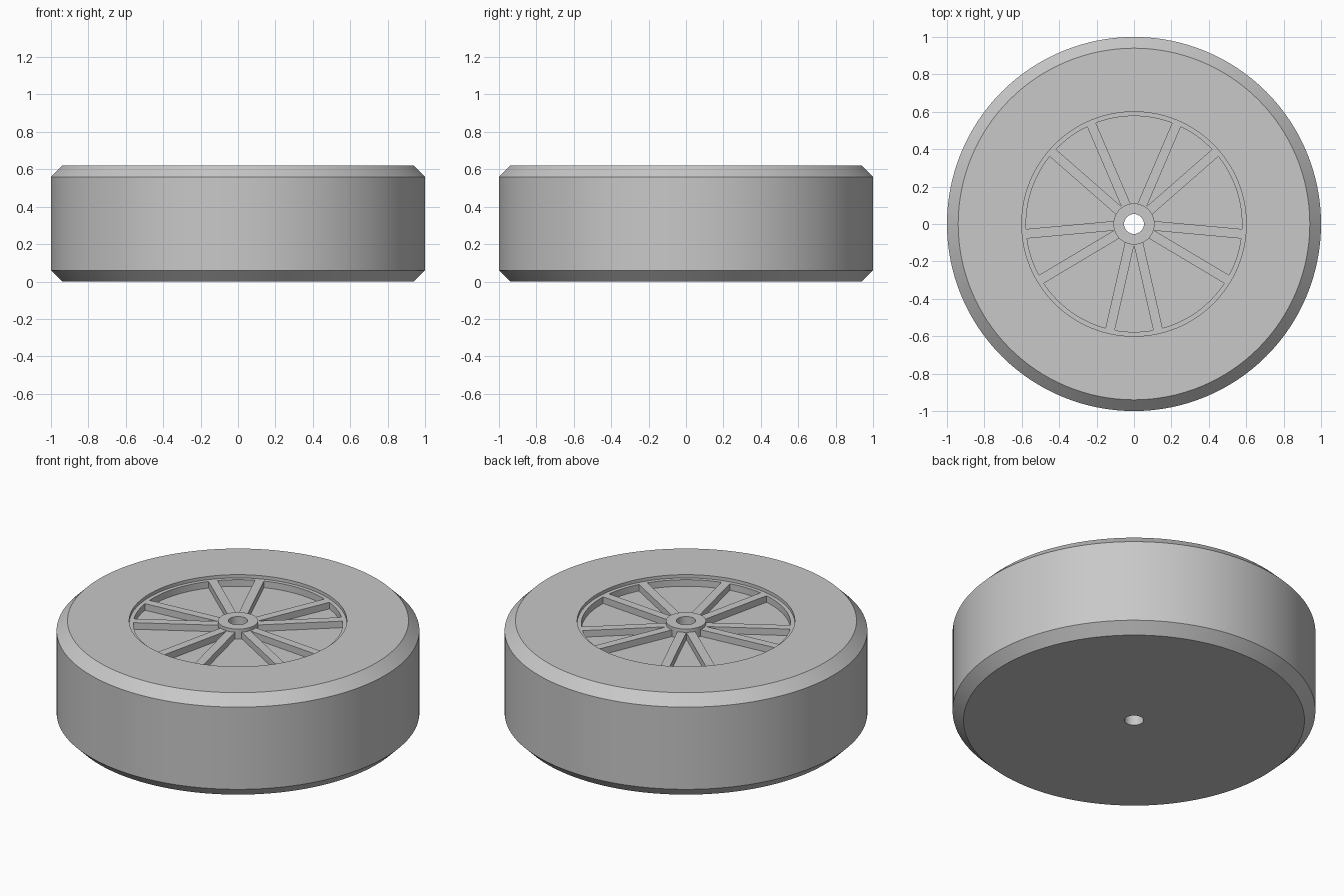
import bpy
import bmesh
import math
from mathutils import Matrix

cube = bpy.data.objects.get("Cube")
if cube:
    bpy.data.objects.remove(cube, do_unlink=True)

# Single grey material
grey = bpy.data.materials.new("plain grey")
grey.use_nodes = True
colour = (0.58, 0.58, 0.58, 1)
grey.diffuse_color = colour
grey.node_tree.nodes["Principled BSDF"].inputs["Base Color"].default_value = colour

TOP, SPOKE_TOP, FLOOR = 0.62, 0.60, 0.56
BORE, HUB, POCKET, RECESS = 0.053, 0.11, 0.577, 0.60
SEGMENTS = 128


def add_object(name, bm):
    bmesh.ops.recalc_face_normals(bm, faces=bm.faces)
    mesh = bpy.data.meshes.new(name)
    bm.to_mesh(mesh)
    bm.free()
    mesh.materials.append(grey)
    obj = bpy.data.objects.new(name, mesh)
    bpy.context.collection.objects.link(obj)
    return obj


def lathe(name, profile):
    """Revolve a closed (radius, height) outline about z."""
    bm = bmesh.new()
    rings = []
    for i in range(SEGMENTS):
        a = math.tau * i / SEGMENTS
        rings.append([bm.verts.new((r * math.cos(a), r * math.sin(a), z))
                      for r, z in profile])
    for i, ring in enumerate(rings):
        following = rings[(i + 1) % SEGMENTS]
        for j in range(len(profile)):
            k = (j + 1) % len(profile)
            bm.faces.new((ring[j], following[j], following[k], ring[k]))
    return add_object(name, bm)


# Chamfered wheel with a stepped recess, central hub and through bore
wheel = lathe("wheel_body", [
    (BORE, 0), (0.94, 0), (1, 0.06), (1, 0.56), (0.94, TOP),
    (RECESS, TOP), (RECESS, SPOKE_TOP), (POCKET, SPOKE_TOP),
    (POCKET, FLOOR), (HUB, FLOOR), (HUB, TOP), (BORE, TOP)])

# Five pairs of radial spokes standing on the recess floor
bm = bmesh.new()
inner, base = HUB - 0.015, FLOOR - 0.02
size = Matrix.Diagonal((POCKET - inner, 0.051, SPOKE_TOP - base, 1))
place = Matrix.Translation(((POCKET + inner) / 2, 0, (SPOKE_TOP + base) / 2))
for pair in range(5):
    for side in (-1, 1):
        angle = math.radians(54 + 72 * pair + 12.8 * side)
        bmesh.ops.create_cube(
            bm, size=1, matrix=Matrix.Rotation(angle, 4, "Z") @ place @ size)
add_object("spokes", bm)

# Smooth round walls, crisp chamfers
bpy.ops.object.select_all(action="DESELECT")
wheel.select_set(True)
bpy.context.view_layer.objects.active = wheel
bpy.ops.object.shade_smooth_by_angle(angle=math.radians(30))
